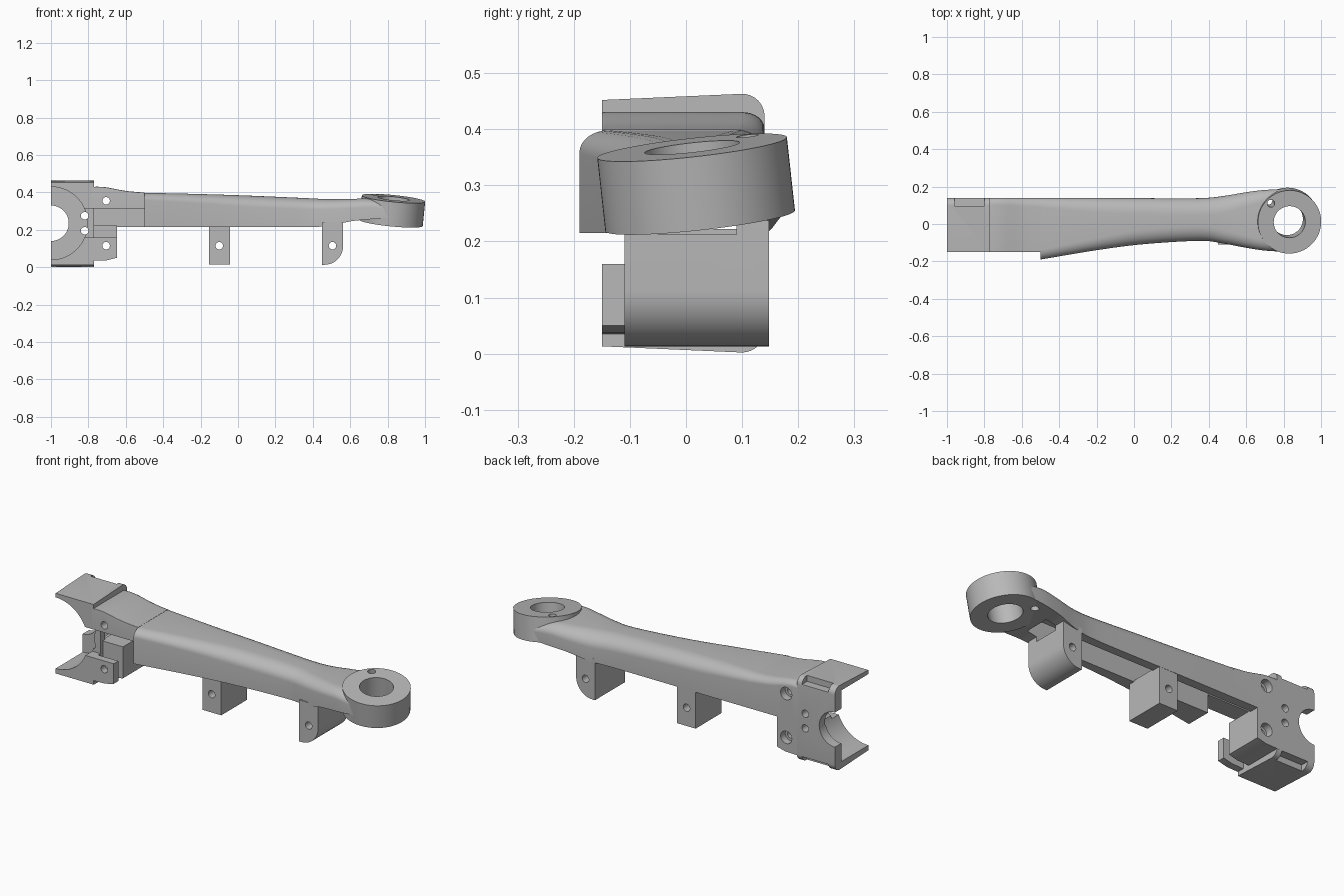
import bpy, bmesh, math
from mathutils import Vector, Matrix

if "Cube" in bpy.data.objects:
    bpy.data.objects.remove(bpy.data.objects["Cube"], do_unlink=True)

GREY = (0.48, 0.48, 0.48, 1)
metal = bpy.data.materials.new("plain_grey")
metal.use_nodes = True
metal.diffuse_color = GREY
metal.node_tree.nodes["Principled BSDF"].inputs["Base Color"].default_value = GREY


def finish(name, bm):
    bmesh.ops.recalc_face_normals(bm, faces=bm.faces[:])
    mesh = bpy.data.meshes.new(name)
    bm.to_mesh(mesh)
    bm.free()
    mesh.materials.append(metal)
    obj = bpy.data.objects.new(name, mesh)
    bpy.context.collection.objects.link(obj)
    return obj


def skin(name, rings):
    """Bridge closed rings of points and cap both ends."""
    bm = bmesh.new()
    rows = [[bm.verts.new(p) for p in ring] for ring in rings]
    n = len(rows[0])
    for a, b in zip(rows, rows[1:]):
        for i in range(n):
            j = (i + 1) % n
            bm.faces.new((a[i], a[j], b[j], b[i]))
    bm.faces.new(rows[0])
    bm.faces.new(rows[-1])
    return finish(name, bm)


def prism(name, pts, a, b, axis="y"):
    place = (lambda p, t: (p[0], t, p[1])) if axis == "y" else (lambda p, t: (t, p[0], p[1]))
    return skin(name, [[place(p, t) for p in pts] for t in (a, b)])


def box(name, x0, x1, y0, y1, z0, z1):
    return prism(name, [(x0, z0), (x1, z0), (x1, z1), (x0, z1)], y0, y1)


def arc(cx, cz, rx, rz, start, end, n=8):
    angles = [math.radians(start + (end - start) * i / n) for i in range(n + 1)]
    return [(cx + rx * math.cos(t), cz + rz * math.sin(t)) for t in angles]


def rod(name, x, z, r, y0=-0.4, y1=0.4, n=32):
    return prism(name, arc(x, z, r, r, 0, 360, n)[:-1], y0, y1)


def cut(obj, *cutters):
    """Subtract the cutters from a part and discard them."""
    bpy.context.view_layer.objects.active = obj
    for cutter in cutters:
        cutter.hide_render = True
        mod = obj.modifiers.new("cut", "BOOLEAN")
        mod.operation = "DIFFERENCE"
        mod.solver = "EXACT"
        mod.object = cutter
        bpy.ops.object.modifier_apply(modifier=mod.name)
        bpy.data.objects.remove(cutter, do_unlink=True)


def smooth_path(stations, steps=6):
    """Catmull-Rom interpolation between section settings."""
    v = [Vector(s) for s in stations]
    v = [v[0]] + v + [v[-1]]
    out = []
    for p, a, b, q in zip(v, v[1:], v[2:], v[3:]):
        for i in range(steps):
            t = i / steps
            out.append(0.5 * (2 * a + (b - p) * t + (2 * p - 5 * a + 4 * b - q) * t * t
                              + (3 * a - p - 3 * b + q) * t ** 3))
    return out + [v[-1]]


def loft(name, stations):
    """Sections: x, front y, back y, bottom z, top z, front radius, back radius."""
    rings = []
    for x, yf, yb, zb, zt, rf, rb in smooth_path(stations):
        pts = [(yf, zb), (yb, zb)]
        pts += arc(yb - rb * 1.3, zt - rb, rb * 1.3, rb, 0, 90)
        pts += arc(yf + rf * 1.3, zt - rf, rf * 1.3, rf, 90, 180)
        rings.append([(x, y, z) for y, z in pts])
    return skin(name, rings)


def channel():
    return box("channel_cutter", -1.1, 0.62, -0.05, 0.09, 0.212, 0.33)


# Tilted eye at the far end
TILT = Vector((0, 0, 1)).rotation_difference(Vector((0.1, -0.11, 1)).normalized()).to_matrix().to_4x4()
EYE = Matrix.Translation((0.825, 0.018, 0.302)) @ TILT


def eye_cylinder(name, r, depth, dx=0, dy=0):
    bm = bmesh.new()
    bmesh.ops.create_cone(bm, cap_ends=True, segments=64, radius1=r, radius2=r, depth=depth,
                          matrix=EYE @ Matrix.Translation((dx, dy, 0)))
    return finish(name, bm)


def eye_cuts():
    return (eye_cylinder("bore_cutter", 0.085, 0.6),
            eye_cylinder("oil_hole_cutter", 0.02, 0.6, -0.1, 0.1))


eye = eye_cylinder("end_eye", 0.17, 0.132)
cut(eye, *eye_cuts())

# Long tapering arm, hollow underneath
arm = loft("arm", [
    (-0.5, -0.19, 0.14, 0.215, 0.398, 0.04, 0.04),
    (-0.2, -0.14, 0.14, 0.215, 0.391, 0.05, 0.06),
    (0.05, -0.108, 0.138, 0.215, 0.383, 0.06, 0.065),
    (0.35, -0.09, 0.138, 0.215, 0.37, 0.06, 0.07),
    (0.48, -0.105, 0.15, 0.22, 0.364, 0.055, 0.07),
    (0.6, -0.127, 0.17, 0.245, 0.365, 0.05, 0.06),
    (0.7, -0.142, 0.182, 0.256, 0.366, 0.045, 0.05),
    (0.8, -0.148, 0.185, 0.264, 0.35, 0.04, 0.04)])
cut(arm, channel(), *eye_cuts())

# Neck between arm and head, open at the front below
neck = loft("neck", [
    (-0.78, -0.15, 0.14, 0.215, 0.43, 0.003, 0.03),
    (-0.71, -0.15, 0.14, 0.215, 0.428, 0.003, 0.03),
    (-0.6, -0.15, 0.14, 0.215, 0.408, 0.003, 0.035),
    (-0.5, -0.15, 0.14, 0.215, 0.399, 0.003, 0.04)])
cut(neck, channel(),
    box("pocket_cutter", -0.9, -0.499, -0.3, -0.04, 0.1, 0.315),
    rod("bolt_cutter", -0.705, 0.355, 0.02),
    rod("counterbore_cutter", -0.705, 0.355, 0.034, 0.1))

# Clamp head with half-round seat
section = [(-0.15, 0.013), (0.1, 0.002)] + arc(0.1, 0.042, 0.04, 0.04, -90, 0)
section += arc(0.1, 0.423, 0.04, 0.04, 0, 90) + [(-0.15, 0.452)]
head = prism("clamp_head", section, -1, -0.77, "x")
cut(head,
    rod("seat_cutter", -1, 0.235, 0.195, -0.4, 0.085, 96),
    rod("shaft_cutter", -1, 0.235, 0.095, n=64),
    box("slot_cutter", -0.9, -0.7, -0.3, -0.09, 0.16, 0.315),
    channel(),
    box("upper_notch_cutter", -0.96, -0.8, 0.095, 0.3, 0.43, 0.6),
    box("lower_notch_cutter", -0.96, -0.8, 0.095, 0.3, -0.1, 0.035),
    rod("pin_cutter", -0.82, 0.275, 0.02),
    rod("pin_cutter", -0.82, 0.195, 0.02))

# Lower mounting lug: thin front flange and thick rear block
lug = [(-0.78, 0.035), (-0.7, 0.037), (-0.648, 0.05)]
flange = prism("front_flange", lug + [(-0.648, 0.16), (-0.78, 0.16)], -0.15, -0.11)
cut(flange, rod("bolt_cutter", -0.705, 0.115, 0.02))
rear_lug = prism("rear_lug", lug + [(-0.648, 0.222), (-0.78, 0.222)], -0.07, 0.14)
cut(rear_lug, rod("bolt_cutter", -0.705, 0.115, 0.02),
    rod("counterbore_cutter", -0.705, 0.115, 0.034, 0.1))

# Hanging blocks under the arm
middle_block = box("middle_block", -0.155, -0.042, -0.085, 0.138, 0.015, 0.222)
cut(middle_block, rod("bolt_cutter", -0.1, 0.115, 0.02))
hook = [(0.448, 0.24), (0.448, 0.013)] + arc(0.462, 0.113, 0.1, 0.1, -90, 0, 12) + [(0.562, 0.24)]
end_block = prism("end_block", hook, -0.11, 0.148)
cut(end_block, rod("bolt_cutter", 0.505, 0.115, 0.02), channel())

# Smooth curved surfaces and keep machined edges crisp
bpy.ops.object.select_all(action="DESELECT")
parts = [eye, arm, neck, head, flange, rear_lug, middle_block, end_block]
for part in parts:
    part.select_set(True)
bpy.context.view_layer.objects.active = arm
bpy.ops.object.shade_smooth_by_angle(angle=math.radians(30))
